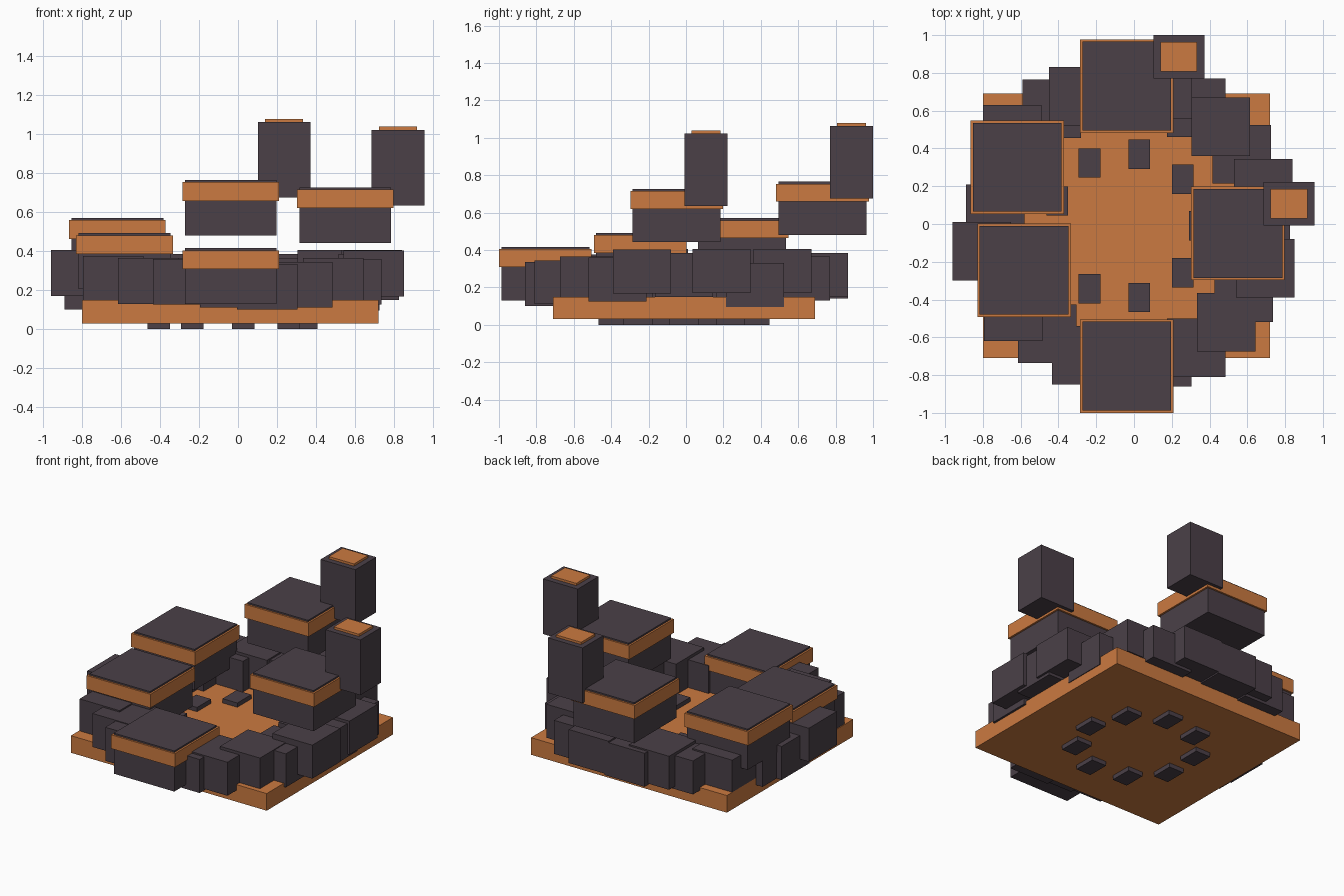
import bpy
import math

cube = bpy.data.objects.get("Cube")
if cube:
    bpy.data.objects.remove(cube, do_unlink=True)


def material(name, colour):
    mat = bpy.data.materials.new(name)
    mat.use_nodes = True
    mat.diffuse_color = colour
    mat.node_tree.nodes["Principled BSDF"].inputs["Base Color"].default_value = colour
    return mat


ORANGE = material("burnt orange", (0.6, 0.195, 0.052, 1))
SLATE = material("dark slate", (0.069, 0.051, 0.064, 1))


def box(name, mat, x, y, bottom, top, width, depth):
    """Box centred on x, y and spanning bottom to top."""
    bpy.ops.mesh.primitive_cube_add(size=1, location=(x, y, (bottom + top) / 2))
    part = bpy.context.object
    part.name = name
    part.scale = (width, depth, top - bottom)
    bpy.ops.object.transform_apply(location=False, rotation=False, scale=True)
    part.data.materials.append(mat)
    return part


# Ground slab
CENTRE_X, CENTRE_Y = -0.04, -0.01
box("ground_slab", ORANGE, CENTRE_X, CENTRE_Y, 0.03, 0.15, 1.52, 1.4)

# Ring of small studs passing through the slab
for i in range(9):
    angle = math.tau * i / 9
    box(f"stud_{i + 1}", SLATE,
        CENTRE_X + 0.39 * math.cos(angle), CENTRE_Y + 0.385 * math.sin(angle),
        0, 0.18, 0.115, 0.155)

# Outer ring of wall blocks: centre x, centre y, bottom
WALL_BLOCKS = [
    (0.67, -0.01, 0.15), (0.685, 0.19, 0.17), (0.57, 0.37, 0.095),
    (0.46, 0.515, 0.17), (0.33, 0.615, 0.13), (0.15, 0.71, 0.15),
    (-0.13, 0.71, 0.14), (-0.295, 0.675, 0.15), (-0.435, 0.61, 0.13),
    (-0.645, 0.475, 0.14), (-0.695, 0.21, 0.1), (-0.735, 0.055, 0.1),
    (-0.805, -0.145, 0.17), (-0.64, -0.465, 0.14), (-0.46, -0.58, 0.13),
    (-0.28, -0.695, 0.125), (-0.04, -0.7, 0.11), (0.15, -0.705, 0.1),
    (0.33, -0.655, 0.11), (0.488, -0.52, 0.13), (0.58, -0.365, 0.125),
    (0.695, -0.235, 0.167),
]
for i, (x, y, bottom) in enumerate(WALL_BLOCKS):
    box(f"wall_block_{i + 1}", SLATE, x, y, bottom, bottom + 0.235, 0.31, 0.31)

# Terraces rising in steps around the ring, each with an orange rim
TERRACES = {
    "front": (-0.038, -0.752, 0.13),
    "front_right": (-0.582, -0.245, 0.207),
    "back_right": (-0.618, 0.3, 0.285),
    "back": (-0.038, 0.73, 0.48),
    "left": (0.55, -0.05, 0.442),
}
for name, (x, y, bottom) in TERRACES.items():
    box(f"{name}_terrace", SLATE, x, y, bottom, bottom + 0.285, 0.47, 0.47)
    box(f"{name}_terrace_rim", ORANGE, x, y, bottom + 0.178, bottom + 0.274, 0.495, 0.495)

# Towers with thin orange caps
for name, x, y, bottom in (("back", 0.237, 0.885, 0.675), ("left", 0.82, 0.107, 0.635)):
    box(f"{name}_tower", SLATE, x, y, bottom, bottom + 0.387, 0.27, 0.23)
    box(f"{name}_tower_cap", ORANGE, x, y, bottom + 0.385, bottom + 0.403, 0.195, 0.155)
